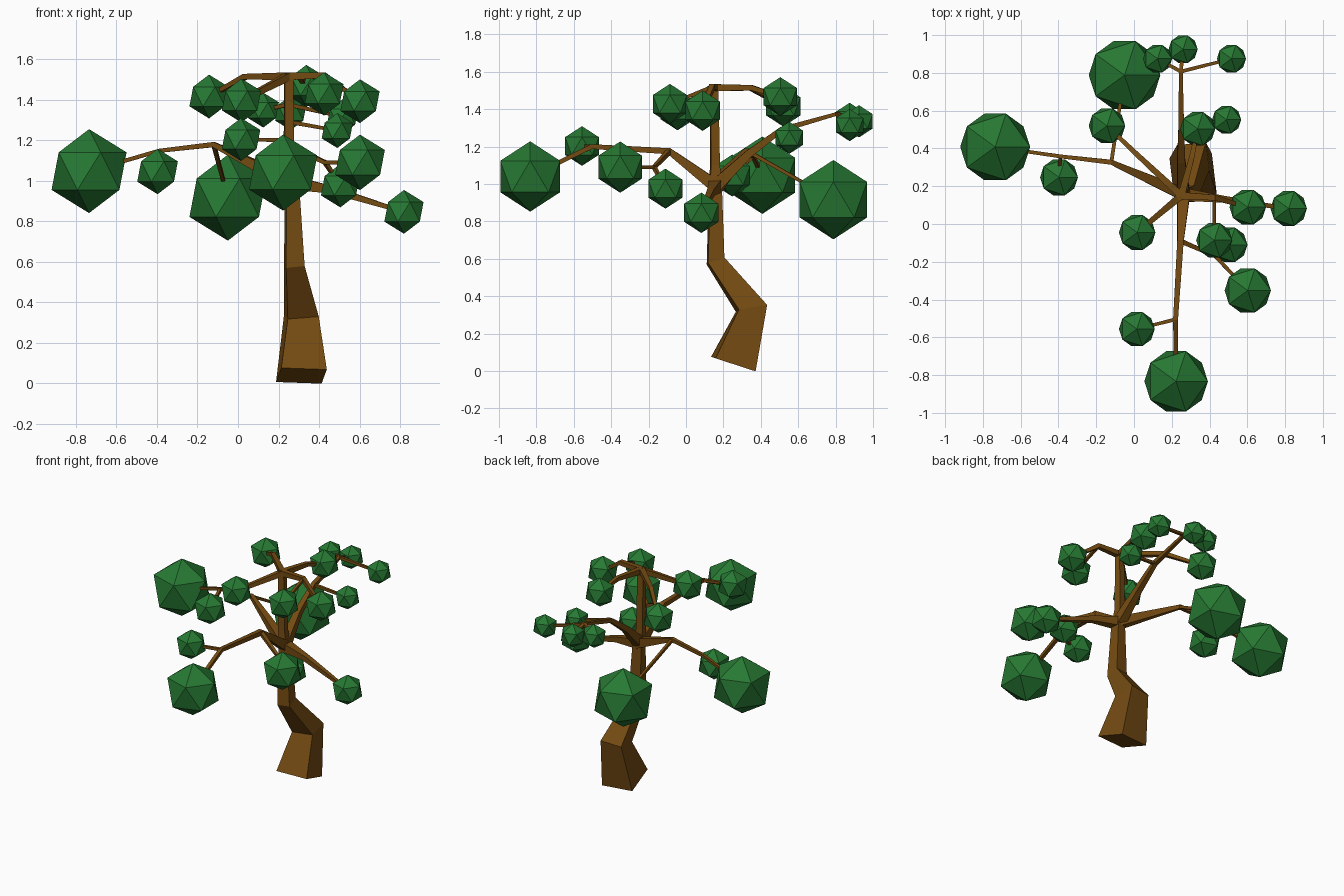
import bpy, bmesh
from mathutils import Vector

if "Cube" in bpy.data.objects:
    bpy.data.objects.remove(bpy.data.objects["Cube"])


def material(name, rgb):
    m = bpy.data.materials.new(name)
    m.diffuse_color = (*rgb, 1)
    m.use_nodes = True
    m.node_tree.nodes["Principled BSDF"].inputs["Base Color"].default_value = m.diffuse_color
    return m


BARK = material("brown bark", (0.175, 0.07, 0.006))
LEAF = material("leaf green", (0.02, 0.19, 0.033))


def add_object(name, bm, mat):
    bmesh.ops.recalc_face_normals(bm, faces=bm.faces)
    mesh = bpy.data.meshes.new(name)
    bm.to_mesh(mesh)
    bm.free()
    mesh.materials.append(mat)
    ob = bpy.data.objects.new(name, mesh)
    bpy.context.collection.objects.link(ob)


def limb(name, path, ref=(0, 0, 1)):
    """Square tapering tube through (x, y, z, half_width) points."""
    pts = [Vector(p[:3]) for p in path]
    bm = bmesh.new()
    rings = []
    for i, p in enumerate(pts):
        t = Vector((0, 0, 0))
        if i > 0:
            t += (p - pts[i - 1]).normalized()
        if i < len(pts) - 1:
            t += (pts[i + 1] - p).normalized()
        t.normalize()
        u = Vector(ref)
        u = (u - t * u.dot(t)).normalized()
        v = t.cross(u)
        h = path[i][3]
        rings.append([bm.verts.new(p + (u * a + v * b) * h)
                      for a, b in ((-1, -1), (1, -1), (1, 1), (-1, 1))])
    for a, b in zip(rings, rings[1:]):
        for k in range(4):
            bm.faces.new((a[k], a[(k + 1) % 4], b[(k + 1) % 4], b[k]))
    bm.faces.new(rings[0])
    bm.faces.new(rings[-1])
    add_object(name, bm, BARK)


# Foliage clumps: x, y, z, radius
CLUMPS = {
    "left_large": (-0.735, 0.408, 1.047, 0.207),
    "left_small": (-0.397, 0.247, 1.045, 0.112),
    "back_large": (-0.05, 0.788, 0.916, 0.212),
    "top_left": (-0.143, 0.52, 1.415, 0.108),
    "back_a": (0.125, 0.875, 1.348, 0.086),
    "back_b": (0.26, 0.925, 1.335, 0.086),
    "back_c": (0.516, 0.875, 1.315, 0.086),
    "back_d": (0.49, 0.552, 1.247, 0.086),
    "top_back": (0.337, 0.504, 1.467, 0.104),
    "top_front": (0.017, -0.045, 1.395, 0.108),
    "front_small": (0.015, -0.556, 1.203, 0.106),
    "front_large": (0.223, -0.833, 1.04, 0.188),
    "top_right": (0.602, 0.089, 1.392, 0.108),
    "right_low": (0.819, 0.082, 0.846, 0.108),
    "top_front_right": (0.425, -0.086, 1.428, 0.107),
    "front_right_small": (0.505, -0.11, 0.975, 0.107),
    "front_right_medium": (0.602, -0.352, 1.09, 0.137),
}
for name, (x, y, z, r) in CLUMPS.items():
    bm = bmesh.new()
    bmesh.ops.create_icosphere(bm, subdivisions=1, radius=r)
    bmesh.ops.translate(bm, verts=bm.verts, vec=(x, y, z))
    add_object("foliage_" + name, bm, LEAF)


def tip(name, h=0.009):
    return (*CLUMPS[name][:3], h)


# Bent trunk
limb("trunk", [(0.313, 0.253, 0.037, 0.113), (0.313, 0.35, 0.335, 0.077),
               (0.278, 0.158, 0.588, 0.046), (0.267, 0.157, 0.97, 0.032),
               (0.252, 0.155, 1.1, 0.024), (0.25, 0.15, 1.53, 0.021)],
     ref=(0.99, 0.12, 0))

# Branch forks
FORK = (0.262, 0.157, 0.99, 0.034)
TOP = (0.25, 0.15, 1.515, 0.019)
left = (-0.12, 0.327, 1.178, 0.013)
left_out = (-0.39, 0.358, 1.147, 0.01)
back = (0.25, 0.51, 1.29, 0.015)
back_out = (0.248, 0.807, 1.375, 0.01)
front = (0.246, -0.09, 1.175, 0.017)
front_out = (0.22, -0.505, 1.2, 0.013)
front_right = (0.43, -0.17, 1.09, 0.01)
top_right = (0.425, 0.14, 1.52, 0.015)

# Main branches
limb("left_branch", [FORK, left, left_out, tip("left_large")])
limb("back_branch", [FORK, (0.25, 0.335, 1.16, 0.021), back, back_out, tip("back_b")])
limb("front_branch", [FORK, front, front_out, tip("front_large", 0.011)])
limb("right_branch", [FORK, (0.46, 0.133, 0.955, 0.019), tip("right_low")])
limb("top_left_branch", [TOP, (0.035, 0.35, 1.513, 0.014), tip("top_left")])
limb("top_back_branch", [TOP, (0.305, 0.35, 1.515, 0.014), tip("top_back")])
limb("top_right_branch", [TOP, top_right, tip("top_right")])
limb("top_front_branch", [TOP, tip("top_front", 0.012)])

# Side twigs
for name, start in (("left_small", left_out), ("back_large", left),
                    ("back_a", back_out), ("back_c", back_out), ("back_d", back),
                    ("front_small", front_out), ("top_front_right", top_right),
                    ("front_right_small", front_right)):
    limb("twig_" + name, [(*start[:3], 0.01), tip(name, 0.008)])
limb("twig_front_right_medium", [(*front[:3], 0.013), front_right,
                                 tip("front_right_medium")])
